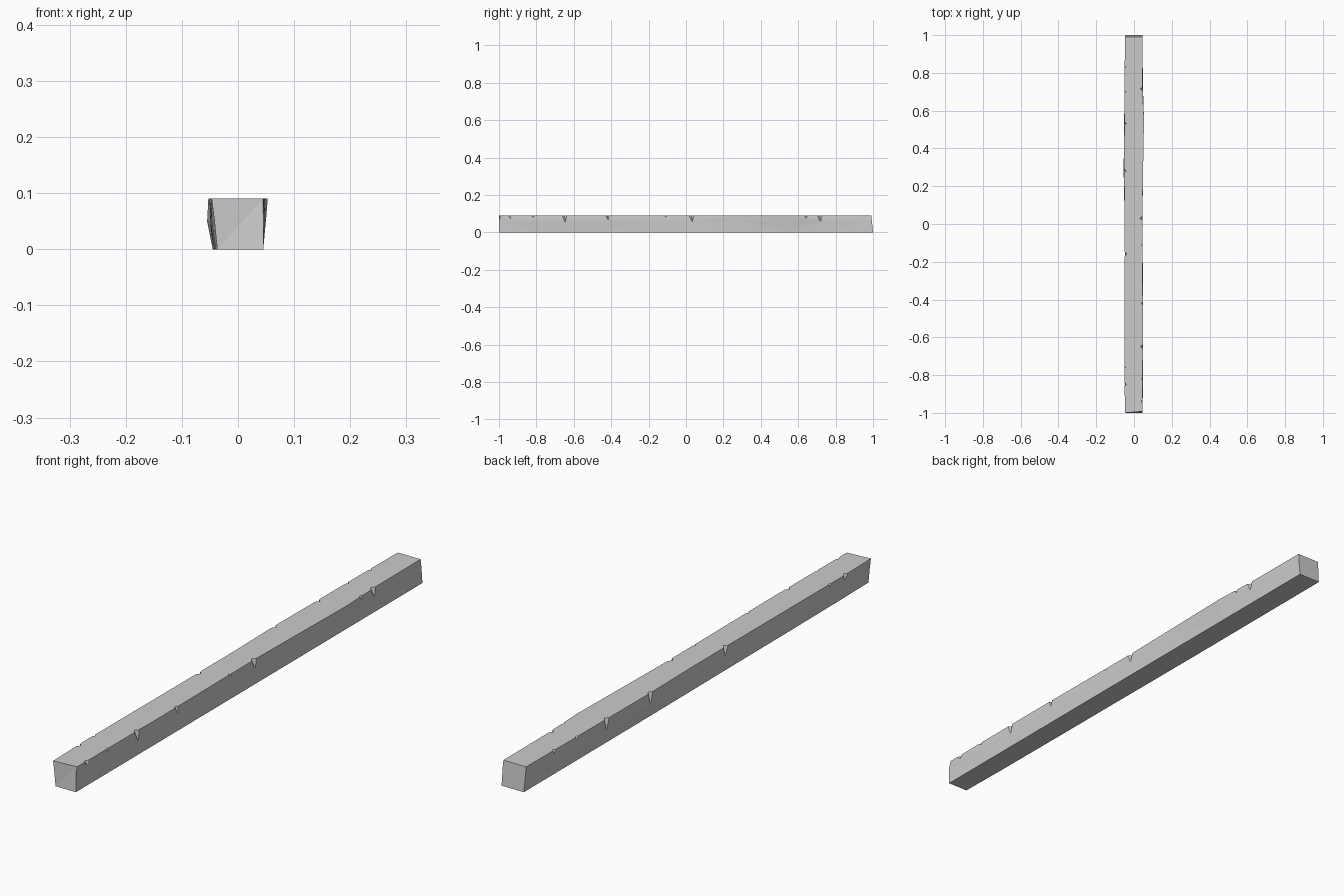
import bpy, bmesh
from mathutils import Vector

if "Cube" in bpy.data.objects:
    bpy.data.objects.remove(bpy.data.objects["Cube"])

H = 0.09
# Hand-hewn sections along the beam: y, then x at
# bottom left, mid left, top left, top right, mid right, bottom right
SECTIONS = [
    (-1.00, -.037, -.042, -.047, .045, .045, .045),
    (-0.82, -.040, -.047, -.051, .046, .048, .045),
    (-0.50, -.042, -.049, -.050, .047, .048, .045),
    (-0.15, -.043, -.048, -.049, .045, .046, .045),
    (0.05, -.044, -.050, -.049, .044, .045, .045),
    (0.28, -.045, -.055, -.053, .048, .047, .045),
    (0.55, -.045, -.052, -.051, .053, .051, .045),
    (0.74, -.045, -.050, -.050, .045, .047, .045),
    (1.00, -.045, -.047, -.048, .044, .045, .045),
]
HEIGHTS = (0, 0.05, H, H, 0.065, 0)


def edge_x(y, side):
    """x of the top edge at y on the given side"""
    col = 4 if side > 0 else 3
    for a, b in zip(SECTIONS, SECTIONS[1:]):
        if a[0] <= y <= b[0]:
            t = (y - a[0]) / (b[0] - a[0])
            return a[col] + t * (b[col] - a[col])


def finish(name, bm):
    bmesh.ops.recalc_face_normals(bm, faces=bm.faces)
    mesh = bpy.data.meshes.new(name)
    bm.to_mesh(mesh)
    bm.free()
    ob = bpy.data.objects.new(name, mesh)
    bpy.context.collection.objects.link(ob)
    return ob


# Beam: loft through the sections, with slightly leaning end cuts
bm = bmesh.new()
rings = []
for i, (y, *xs) in enumerate(SECTIONS):
    lean = 0.009 if i == len(SECTIONS) - 1 else 0
    rings.append([bm.verts.new((x, y - lean * z / H, z))
                  for x, z in zip(xs, HEIGHTS)])
rings[0][3].co.y += 0.008
for a, b in zip(rings, rings[1:]):
    for k in range(6):
        j = (k + 1) % 6
        bm.faces.new((a[k], a[j], b[j], b[k]))
bm.faces.new(rings[0])
bm.faces.new(rings[-1])
bmesh.ops.triangulate(bm, faces=bm.faces)
beam = finish("timber_beam", bm)

# Chips along the top edges: side, y, half width, depth down, depth inward
CHIPS = [
    (1, -0.94, .016, .016, .007), (1, -0.82, .012, .010, .006),
    (1, -0.65, .013, .036, .011), (1, -0.42, .010, .026, .008),
    (1, -0.11, .010, .009, .006), (1, 0.03, .014, .034, .012),
    (1, 0.64, .012, .014, .007), (1, 0.715, .014, .032, .012),
    (-1, 0.83, .010, .015, .007), (-1, 0.70, .010, .013, .007),
    (-1, 0.53, .014, .042, .011), (-1, 0.28, .014, .040, .011),
    (-1, -0.16, .014, .042, .011), (-1, -0.76, .010, .014, .006),
    (-1, -0.85, .014, .032, .010),
]
bm = bmesh.new()
for side, y, w, down, inward in CHIPS:
    x = edge_x(y, side)
    apex = Vector((x + side * 0.001, y + 0.004, H - down))
    rim = [Vector((x + side * 0.006, y - w * 1.4, H)),
           Vector((x + side * 0.006, y + w * 1.4, H)),
           Vector((x - side * inward, y, H))]
    # extend the wedge above the top face for a clean cut
    tip = bm.verts.new(apex)
    top = [bm.verts.new(apex + (p - apex) * 1.2) for p in rim]
    bm.faces.new(top)
    for k in range(3):
        bm.faces.new((top[k], top[(k + 1) % 3], tip))
cutter = finish("chip_cutter", bm)
cutter.hide_render = True
cutter.hide_set(True)

mod = beam.modifiers.new("chips", 'BOOLEAN')
mod.operation = 'DIFFERENCE'
mod.solver = 'EXACT'
mod.object = cutter
